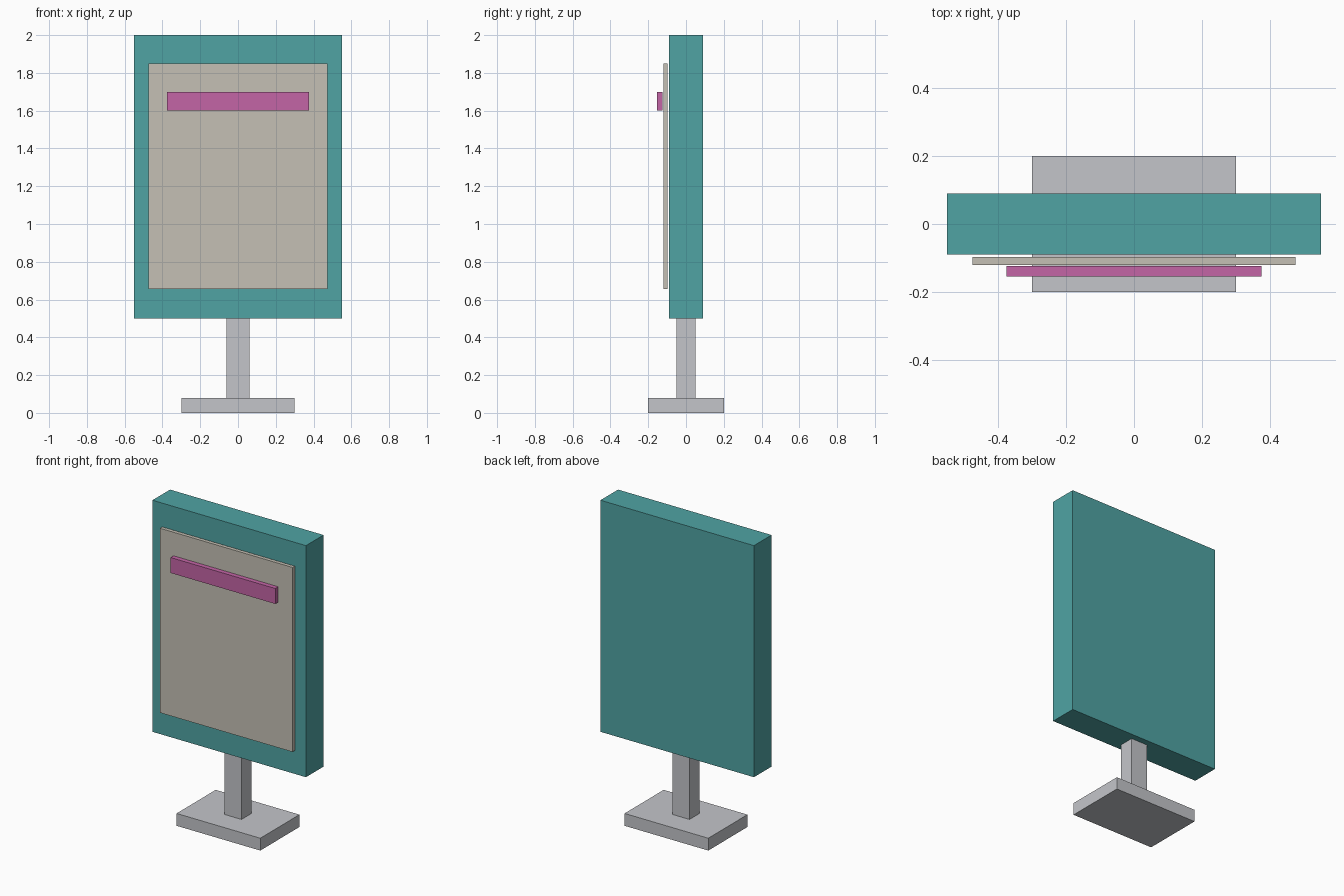
import bpy
import bmesh
from mathutils import Vector

cube = bpy.data.objects.get("Cube")
if cube:
    bpy.data.objects.remove(cube, do_unlink=True)


def make_material(name, rgb):
    mat = bpy.data.materials.new(name)
    mat.use_nodes = True
    mat.diffuse_color = (*rgb, 1)
    mat.node_tree.nodes["Principled BSDF"].inputs["Base Color"].default_value = (*rgb, 1)
    return mat


def make_box(name, low, high, mat):
    """Flat-sided box between two opposite corners."""
    low, high = Vector(low), Vector(high)
    bm = bmesh.new()
    bmesh.ops.create_cube(bm, size=1)
    bmesh.ops.scale(bm, vec=high - low, verts=bm.verts)
    mesh = bpy.data.meshes.new(name)
    bm.to_mesh(mesh)
    bm.free()
    mesh.materials.append(mat)
    obj = bpy.data.objects.new(name, mesh)
    obj.location = (low + high) / 2
    bpy.context.collection.objects.link(obj)
    return obj


grey = make_material("light grey metal", (0.55, 0.56, 0.59))
teal = make_material("teal paint", (0.08, 0.37, 0.37))
beige = make_material("beige panel", (0.56, 0.53, 0.46))
pink = make_material("pink strip", (0.55, 0.13, 0.38))

# Stand
make_box("base_plate", (-0.3, -0.2, 0), (0.3, 0.2, 0.08), grey)
make_box("post", (-0.06, -0.05, 0.08), (0.06, 0.05, 0.5), grey)

# Sign body with its raised front panel and header strip
make_box("sign_body", (-0.55, -0.09, 0.5), (0.55, 0.09, 2), teal)
make_box("front_panel", (-0.475, -0.12, 0.655), (0.475, -0.097, 1.85), beige)
make_box("header_strip", (-0.375, -0.154, 1.6), (0.375, -0.124, 1.7), pink)
